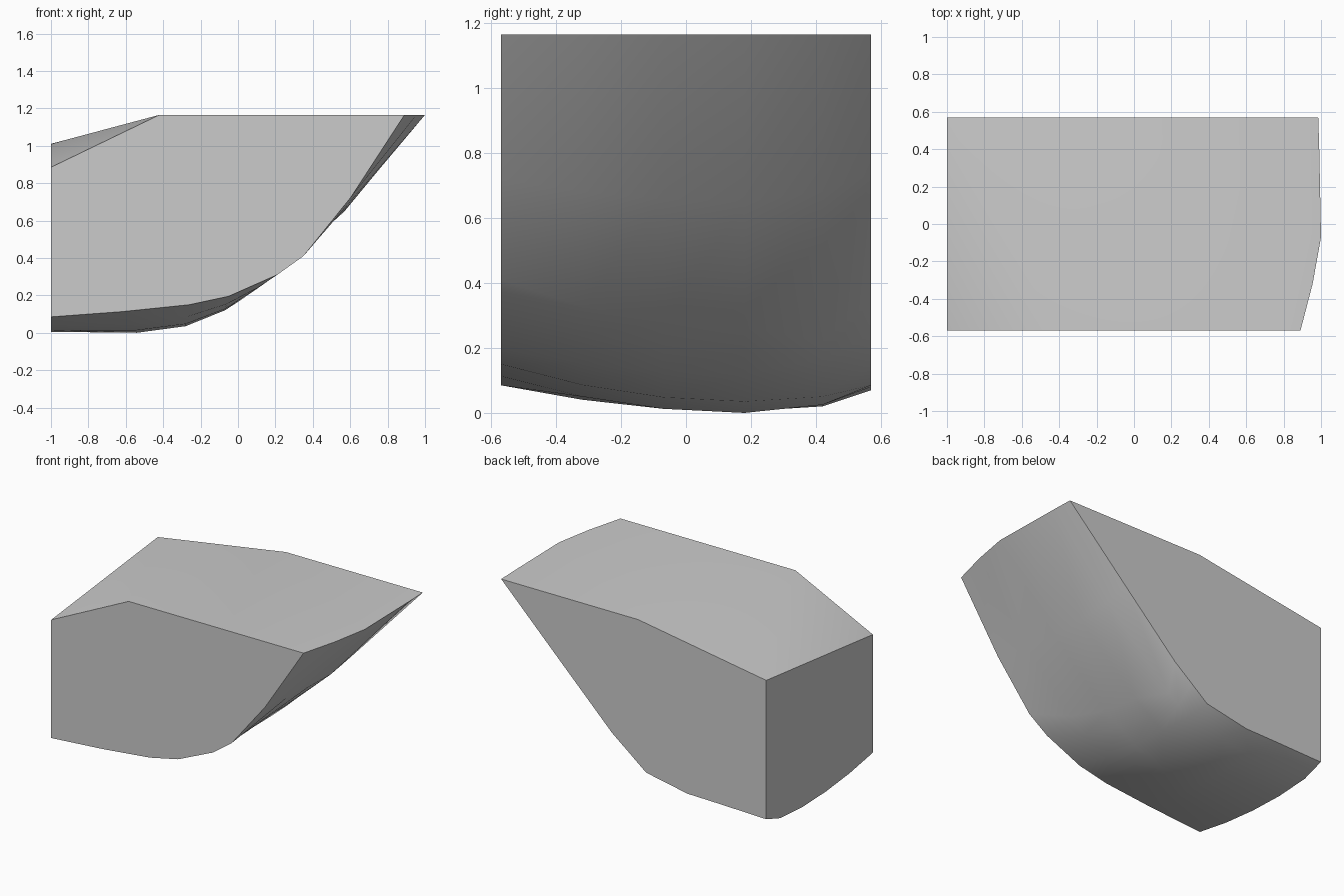
import bpy
import bmesh
import math
from mathutils import Vector

cube = bpy.data.objects.get("Cube")
if cube:
    bpy.data.objects.remove(cube, do_unlink=True)

TOP = 1.165
FRONT, BACK = -0.57, 0.57

# Underside profiles (x, z) from the flat left end up to the overhanging tip
front_profile = [(-1, .085), (-.62, .113), (-.26, .15), (-.05, .195),
                 (.21, .31), (.35, .41), (.6, .72), (.89, TOP)]
belly_profile = [(-1, .005), (-.54, 0), (-.28, .035), (-.07, .12),
                 (.03, .19), (.14, .262), (.57, .65), (.995, TOP)]
rear_profile = [(-1, .02), (-.55, .025), (-.32, .05), (-.09, .115),
                (0, .165), (.08, .22), (.56, .68), (.99, TOP)]
back_profile = [(-1, .07), (-.65, .08), (-.41, .085), (-.1, .145),
                (.02, .24), (.154, .345), (.55, .735), (.985, TOP)]


def blend(first, second, factor, tip_x):
    """Eased section between two profiles, with its own tip position."""
    eased = factor * (2 - factor)
    points = [tuple(Vector(a).lerp(Vector(b), eased))
              for a, b in zip(first, second)]
    points[-1] = (tip_x, TOP)
    return points


sections = [
    (FRONT, front_profile),
    (-.32, blend(front_profile, belly_profile, 1 / 3, .955)),
    (-.07, blend(front_profile, belly_profile, 2 / 3, 1)),
    (.18, belly_profile),
    (.42, rear_profile),
    (BACK, back_profile),
]

bm = bmesh.new()
rows = [[bm.verts.new((x, y, z)) for x, z in profile]
        for y, profile in sections]

# Curved underside lofted from front to back
for near, far in zip(rows, rows[1:]):
    for i in range(len(near) - 1):
        bm.faces.new((near[i], far[i], far[i + 1], near[i + 1]))

# Top corners and the bends where the top starts to slope down
front_corner = bm.verts.new((-1, FRONT, .885))
front_bend = bm.verts.new((-.42, FRONT, TOP))
back_corner = bm.verts.new((-1, BACK, 1.01))
back_bend = bm.verts.new((-.04, BACK, TOP))

# Flat top and its two sloping facets
tips = [row[-1] for row in rows]
bm.faces.new([front_bend] + tips + [back_bend])
bm.faces.new((front_corner, front_bend, back_corner))
bm.faces.new((front_bend, back_bend, back_corner))

# Flat front, back and end faces
bm.faces.new(rows[0] + [front_bend, front_corner])
bm.faces.new(rows[-1] + [back_bend, back_corner])
bm.faces.new([row[0] for row in rows] + [back_corner, front_corner])
bmesh.ops.recalc_face_normals(bm, faces=bm.faces)

mesh = bpy.data.meshes.new("wedge_block")
bm.to_mesh(mesh)
bm.free()
block = bpy.data.objects.new("wedge_block", mesh)
bpy.context.collection.objects.link(block)

# Single plain grey
grey = bpy.data.materials.new("plain_grey")
grey.use_nodes = True
colour = (.6, .6, .6, 1)
grey.diffuse_color = colour
for node in grey.node_tree.nodes:
    if node.type == "BSDF_PRINCIPLED":
        node.inputs["Base Color"].default_value = colour
mesh.materials.append(grey)

# Smooth underside and top, crisp outer edges
bpy.ops.object.select_all(action="DESELECT")
block.select_set(True)
bpy.context.view_layer.objects.active = block
bpy.ops.object.shade_smooth_by_angle(angle=math.radians(40))
